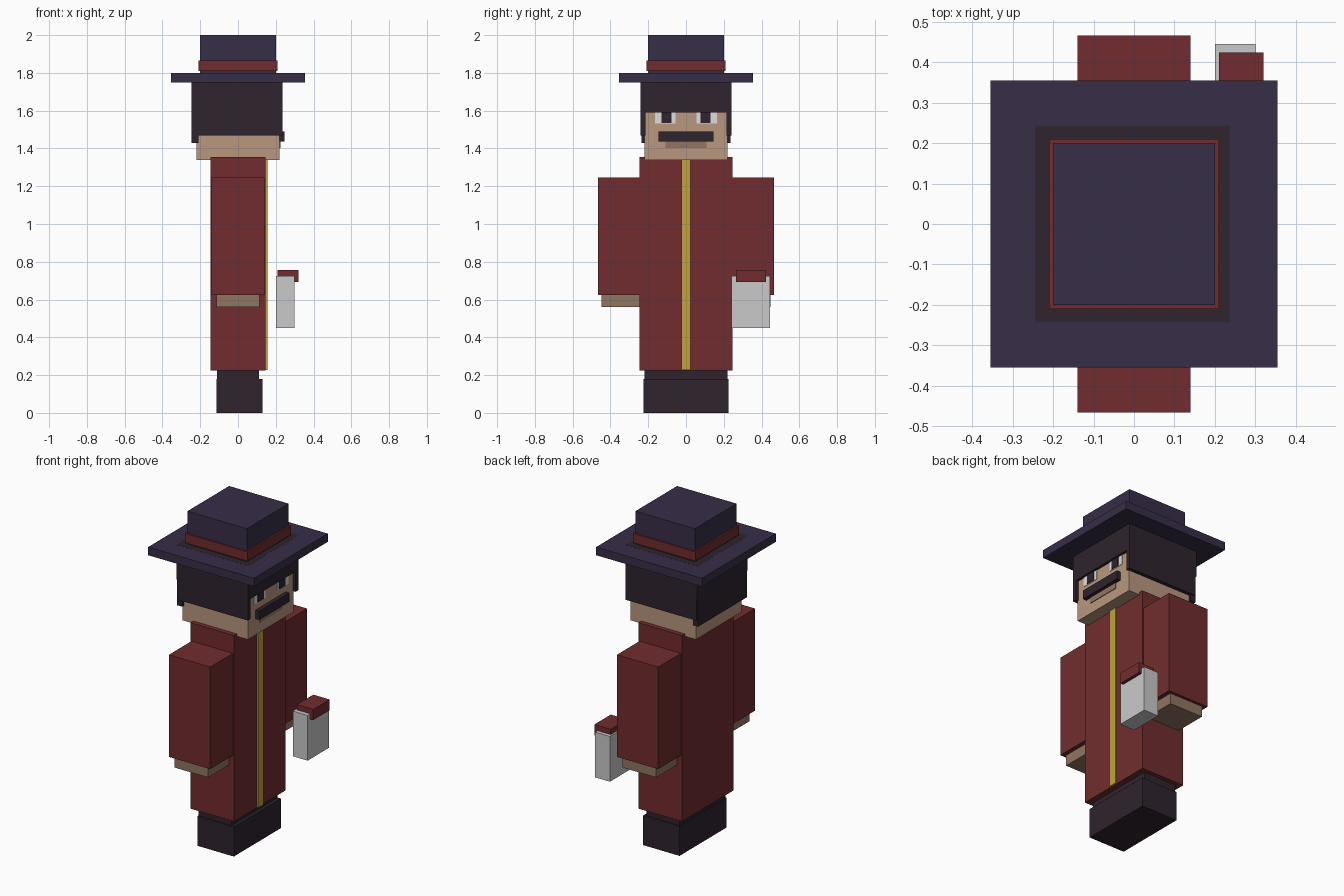
import bpy

if "Cube" in bpy.data.objects:
    bpy.data.objects.remove(bpy.data.objects["Cube"])


def lin(c):
    c /= 255
    return c / 12.92 if c <= 0.04045 else ((c + 0.055) / 1.055) ** 2.4


def material(name, r, g, b):
    m = bpy.data.materials.new(name)
    m.diffuse_color = (lin(r), lin(g), lin(b), 1)
    m.use_nodes = True
    m.node_tree.nodes["Principled BSDF"].inputs["Base Color"].default_value = m.diffuse_color
    return m


navy = material("hat_navy", 55, 46, 72)
red = material("coat_red", 113, 44, 46)
dark = material("dark_hair", 46, 35, 45)
skin = material("skin", 185, 151, 126)
shade = material("dark_skin", 144, 118, 98)
gold = material("gold_trim", 194, 162, 62)
white = material("eye_white", 222, 222, 222)
grey = material("pale_grey", 202, 202, 202)


def box(name, x, y, z, mat):
    """Box from (min, max) ranges along each axis."""
    bpy.ops.mesh.primitive_cube_add(size=1, location=[sum(r) / 2 for r in (x, y, z)])
    ob = bpy.context.object
    ob.name = name
    ob.scale = [r[1] - r[0] for r in (x, y, z)]
    bpy.ops.object.transform_apply(location=False, rotation=False, scale=True)
    ob.data.materials.append(mat)
    return ob


def sym(v):
    return (-v, v)


# Boots, legs and long coat with gold trim
box("boots", (-0.115, 0.13), sym(0.226), (0, 0.18), dark)
box("legs", sym(0.11), sym(0.22), (0.17, 0.3), dark)
box("coat", sym(0.146), sym(0.247), (0.225, 1.355), red)
box("coat_trim", (0.14, 0.155), sym(0.025), (0.226, 1.34), gold)

# Head
box("head", sym(0.22), sym(0.22), (1.34, 1.74), skin)

# Hair: cap, back fringe and side panels around the open face
box("hair_top", (-0.245, 0.236), sym(0.242), (1.59, 1.8005), dark)
box("hair_back", (-0.245, -0.21), sym(0.235), (1.43, 1.6), dark)

# Paired parts on both sides
for s, label in ((-1, "right"), (1, "left")):
    def side(a, b):
        return sorted((s * a, s * b))
    box(label + "_hair_side", (-0.24, 0.236), side(0.215, 0.242), (1.468, 1.6), dark)
    box(label + "_sleeve", sym(0.139), side(0.235, 0.465), (0.625, 1.245), red)
    box(label + "_hand", sym(0.113), side(0.235, 0.447), (0.56, 0.64), shade)
    box(label + "_eye", (0.219, 0.223), side(0.055, 0.165), (1.532, 1.592), white)
    box(label + "_pupil", (0.219, 0.227), side(0.076, 0.131), (1.535, 1.592), dark)

# Moustache and lip
box("moustache", (0.215, 0.245), sym(0.145), (1.437, 1.491), dark)
box("lip", (0.219, 0.224), sym(0.108), (1.402, 1.44), shade)

# Hat
box("hat_brim", sym(0.355), sym(0.355), (1.75, 1.80), navy)
box("hat_band", sym(0.21), sym(0.21), (1.81, 1.866), red)
box("hat_crown", sym(0.2), sym(0.2), (1.79, 2.0), navy)

# Bottle held in front of the left hand
box("bottle", (0.2, 0.3), (0.24, 0.445), (0.45, 0.725), grey)
box("bottle_cap", (0.21, 0.32), (0.265, 0.423), (0.692, 0.757), red)
